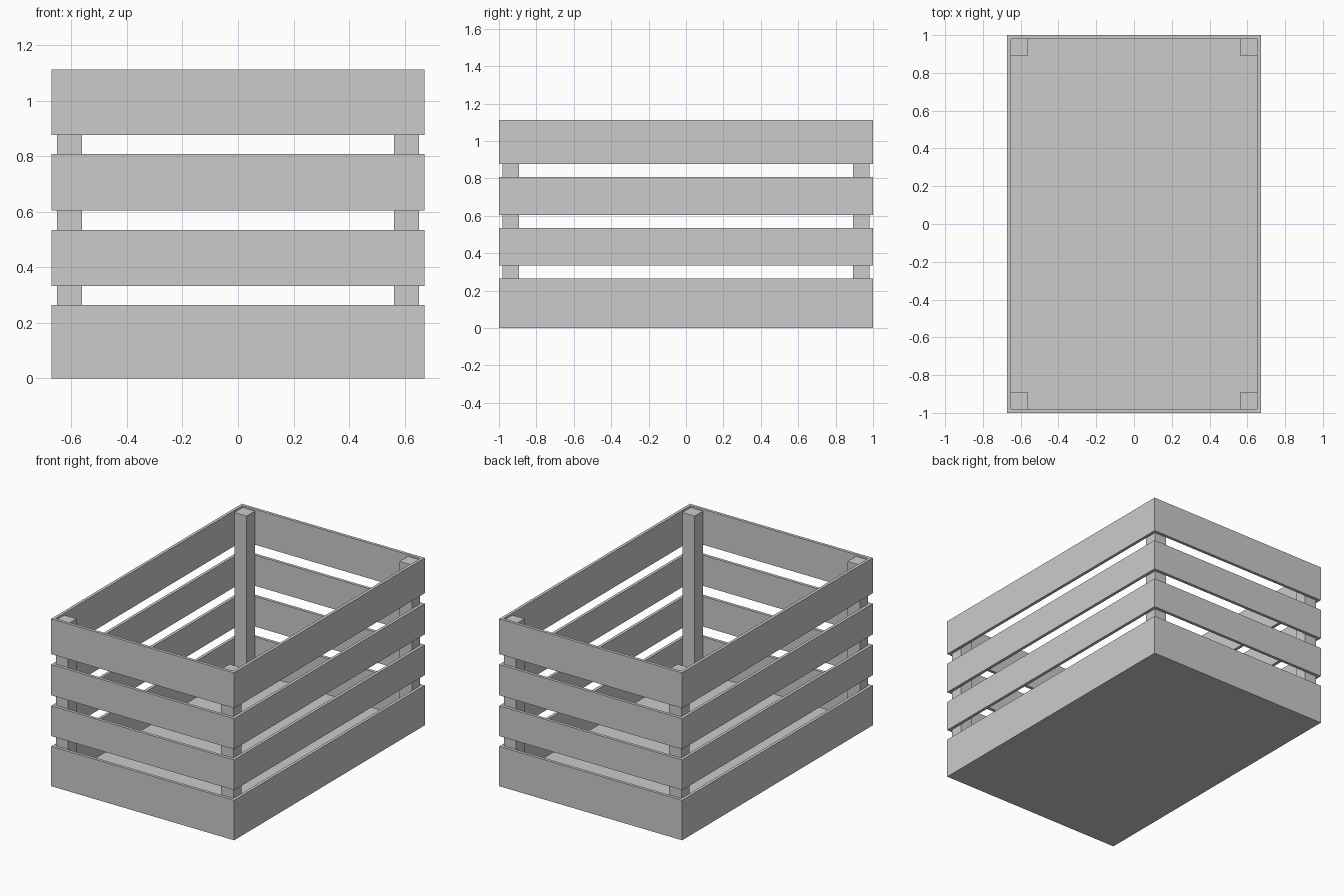
import bpy, bmesh

if "Cube" in bpy.data.objects:
    bpy.data.objects.remove(bpy.data.objects["Cube"])

W, D, T = 0.672, 1.0, 0.02   # half width, half depth, board thickness


def finish(bm, name):
    bmesh.ops.recalc_face_normals(bm, faces=bm.faces)
    mesh = bpy.data.meshes.new(name)
    bm.to_mesh(mesh)
    bm.free()
    obj = bpy.data.objects.new(name, mesh)
    bpy.context.collection.objects.link(obj)
    return obj


def rect(bm, inset, z):
    x, y = W - inset, D - inset
    return [bm.verts.new((sx * x, sy * y, z))
            for sx, sy in ((-1, -1), (1, -1), (1, 1), (-1, 1))]


def bridge(bm, a, b):
    for i in range(4):
        j = (i + 1) % 4
        bm.faces.new((a[i], a[j], b[j], b[i]))


def slat_ring(name, z0, z1):
    bm = bmesh.new()
    loops = [rect(bm, 0, z0), rect(bm, 0, z1), rect(bm, T, z1), rect(bm, T, z0)]
    for k in range(4):
        bridge(bm, loops[k], loops[(k + 1) % 4])
    return finish(bm, name)


def tray(name, height, floor):
    bm = bmesh.new()
    loops = [rect(bm, 0, 0), rect(bm, 0, height), rect(bm, T, height), rect(bm, T, floor)]
    for a, b in zip(loops, loops[1:]):
        bridge(bm, a, b)
    bm.faces.new(loops[0])
    bm.faces.new(loops[-1])
    return finish(bm, name)


def box(name, x0, x1, y0, y1, z0, z1):
    bm = bmesh.new()
    bmesh.ops.create_cube(bm, size=1)
    for v in bm.verts:
        v.co = (x1 if v.co.x > 0 else x0, y1 if v.co.y > 0 else y0, z1 if v.co.z > 0 else z0)
    return finish(bm, name)


# Solid bottom tray
tray("bottom_tray", 0.265, 0.025)

# Three slat bands around the sides
for name, z0, z1 in (("lower_slats", 0.333, 0.534),
                     ("middle_slats", 0.604, 0.808),
                     ("top_slats", 0.877, 1.112)):
    slat_ring(name, z0, z1)

# Corner posts, mirrored to all four corners
post = box("corner_posts", 0.562, W - T, 0.892, D - T, 0.025, 1.10)
mirror = post.modifiers.new("mirror", 'MIRROR')
mirror.use_axis = (True, True, False)
